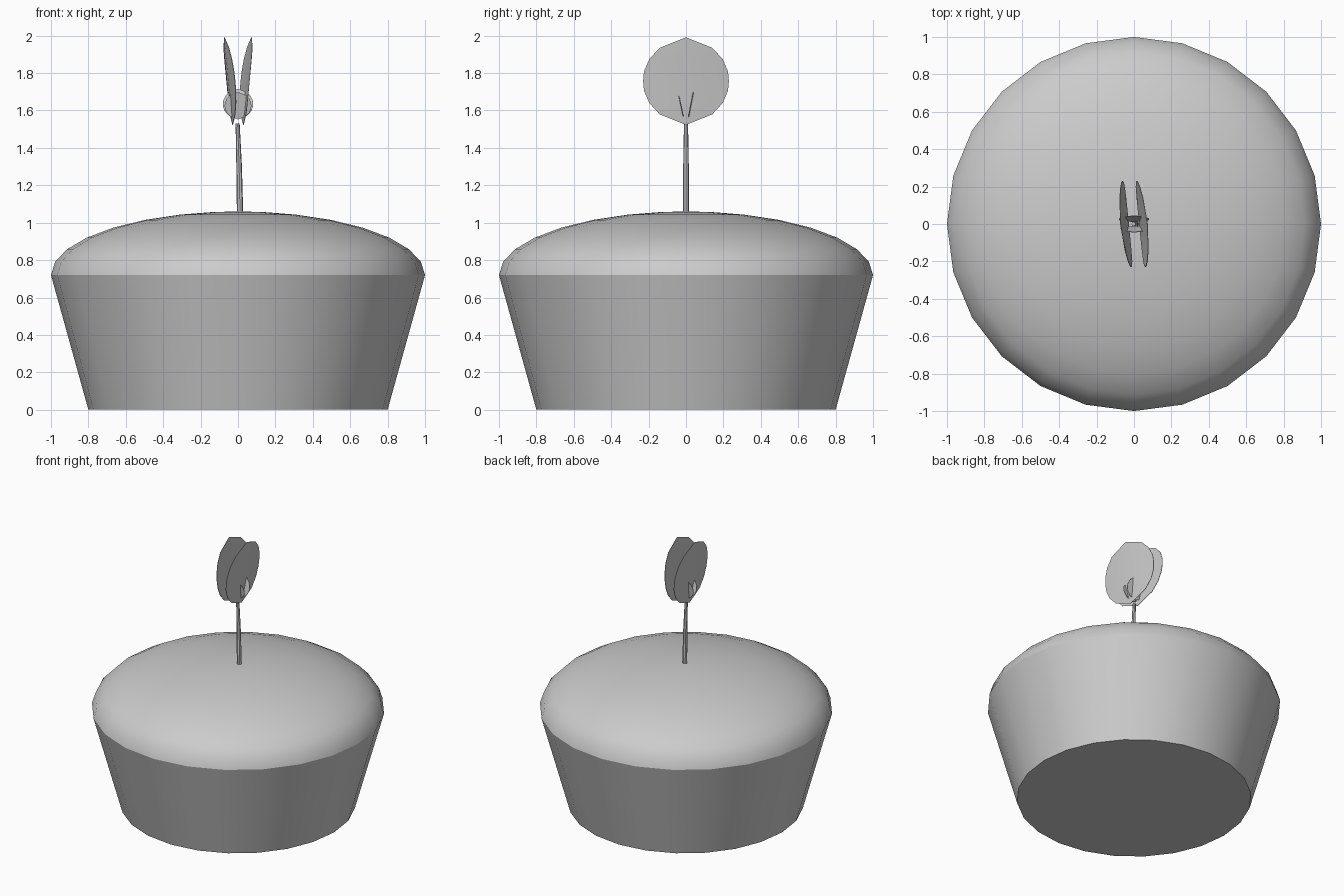
import bpy, bmesh, math

cube = bpy.data.objects.get("Cube")
if cube:
    bpy.data.objects.remove(cube, do_unlink=True)

grey = bpy.data.materials.new("plain grey")
grey.use_nodes = True
colour = (0.6, 0.6, 0.6, 1)
grey.diffuse_color = colour
grey.node_tree.nodes["Principled BSDF"].inputs["Base Color"].default_value = colour


def finish(name, bm, smooth_angle=None):
    mesh = bpy.data.meshes.new(name)
    bm.to_mesh(mesh)
    bm.free()
    mesh.materials.append(grey)
    obj = bpy.data.objects.new(name, mesh)
    bpy.context.collection.objects.link(obj)
    if smooth_angle:
        bpy.ops.object.select_all(action="DESELECT")
        obj.select_set(True)
        bpy.context.view_layer.objects.active = obj
        bpy.ops.object.shade_smooth_by_angle(angle=math.radians(smooth_angle))
    return obj


def loft(name, rings, sides, smooth_angle):
    """Closed tube through rings of (x centre, radius, height)."""
    bm = bmesh.new()
    loops = []
    for cx, r, z in rings:
        loops.append([bm.verts.new((cx + r * math.cos(math.tau * i / sides),
                                    r * math.sin(math.tau * i / sides), z))
                      for i in range(sides)])
    for low, high in zip(loops, loops[1:]):
        for i in range(sides):
            j = (i + 1) % sides
            bm.faces.new((low[i], low[j], high[j], high[i]))
    bm.faces.new(loops[0][::-1])
    bm.faces.new(loops[-1])
    return finish(name, bm, smooth_angle)


# Tapered pot, and a mound of soil as a half ellipse
RIM, TOP = 0.72, 1.06
loft("pot", [(0, 0.8, 0), (0, 1, RIM)], 24, 30)
steps = [math.radians(a) for a in (0, 12, 24, 36, 48, 60, 72, 82, 89)]
loft("soil_mound", [(0, math.cos(a), RIM + (TOP - RIM) * math.sin(a)) for a in steps], 24, 30)

# Slim stem with a slight lean
loft("stem", [(0.011, 0.017, 1.04), (0.006, 0.015, 1.3), (-0.002, 0.011, 1.53)], 8, 40)


# Leaf outline: half widths against height, from base tip to top tip
OUTLINE = [(0, -1), (0.6, -0.76), (0.84, -0.5), (0.96, -0.22), (0.98, 0),
           (0.96, 0.22), (0.84, 0.5), (0.6, 0.76), (0, 1)]


def leaf(name, size, centre, lean, twist, cup, facing):
    """Thin cupped blade: facing +1/-1 is the side it leans to along its normal."""
    bm = bmesh.new()
    rows = []
    for w, h in OUTLINE:
        row = []
        for s in ((0,) if w == 0 else (-1, -0.5, 0, 0.5, 1)):
            across, up = s * w * size, h * size
            out = facing * (lean * h - cup * (s * w) ** 2) + twist * across
            row.append(bm.verts.new((out, across, up)))
        rows.append(row)
    for a, b in zip(rows, rows[1:]):
        if len(a) == 1:
            a = a * 5
        if len(b) == 1:
            b = b * 5
        for i in range(4):
            bm.faces.new(list(dict.fromkeys((a[i], a[i + 1], b[i + 1], b[i]))))
    bmesh.ops.recalc_face_normals(bm, faces=bm.faces)
    bmesh.ops.solidify(bm, geom=bm.faces[:], thickness=0.003)
    obj = finish(name, bm, 40)
    obj.location = centre
    return obj


# Pair of large upright leaves
for side, name in ((1, "left_leaf"), (-1, "right_leaf")):
    leaf(name, 0.234, (side * 0.052, 0, 1.757), 0.022, -0.1, 0.013, side)

# Pair of small inner leaves, turned a quarter round
for side, name, size in ((1, "back_bud_leaf", 0.082), (-1, "front_bud_leaf", 0.073)):
    bud = leaf(name, size, (0, side * 0.03, 1.552 + size), 0.016, 0, 0.004, side)
    bud.rotation_euler.z = math.pi / 2
